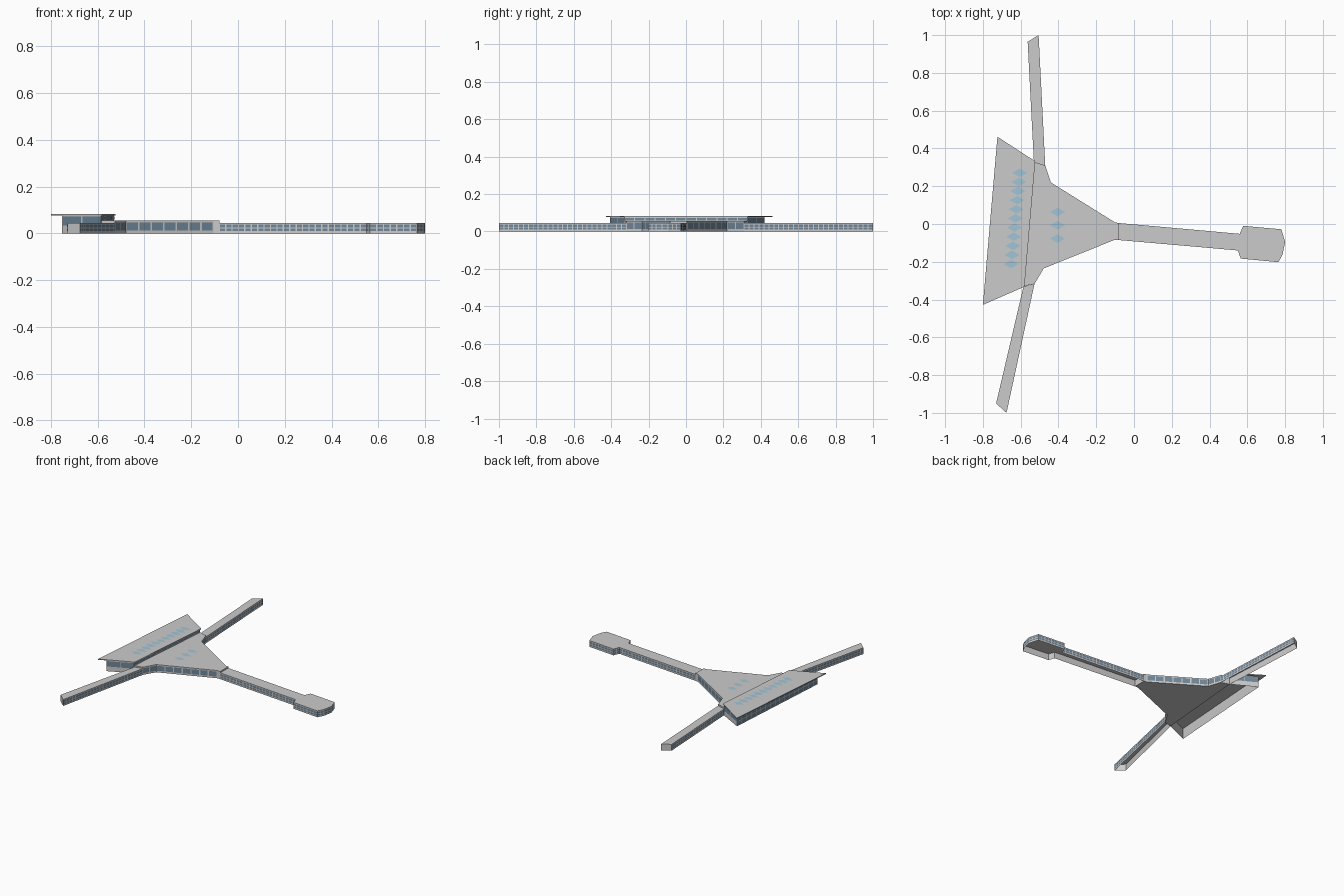
import bpy, bmesh, math
from mathutils import Vector

if "Cube" in bpy.data.objects:
    bpy.data.objects.remove(bpy.data.objects["Cube"])


def material(name, colour):
    m = bpy.data.materials.new(name)
    m.diffuse_color = (*colour, 1)
    m.use_nodes = True
    m.node_tree.nodes["Principled BSDF"].inputs["Base Color"].default_value = m.diffuse_color
    return m


GLASS = material("window_glass", (0.16, 0.24, 0.32))
SKY = material("skylight_glass", (0.36, 0.55, 0.67))


def finish(name, bm, mat=None):
    me = bpy.data.meshes.new(name)
    bm.to_mesh(me)
    bm.free()
    ob = bpy.data.objects.new(name, me)
    bpy.context.collection.objects.link(ob)
    if mat:
        me.materials.append(mat)
    return ob


def prism(name, outline, z0, z1, floor=True):
    """Upright walls and flat top over a counter-clockwise outline."""
    bm = bmesh.new()
    low = [bm.verts.new((x, y, z0)) for x, y in outline]
    top = [bm.verts.new((x, y, z1)) for x, y in outline]
    n = len(outline)
    for i in range(n):
        j = (i + 1) % n
        bm.faces.new((low[i], low[j], top[j], top[i]))
    bm.faces.new(top)
    if floor:
        bm.faces.new(low[::-1])
    return finish(name, bm)


def windows(name, outline, edges, rows, pitch, fill=0.8):
    """Rows of flat panes just outside the chosen outline edges."""
    bm = bmesh.new()
    for e in edges:
        a = Vector(outline[e])
        b = Vector(outline[(e + 1) % len(outline)])
        d = (b - a).normalized()
        off = Vector((d.y, -d.x)) * 0.0012
        length = (b - a).length
        count = max(1, round(length / pitch))
        step = length / count
        for k in range(count):
            p = a + d * step * (k + 0.5 - fill / 2) + off
            q = a + d * step * (k + 0.5 + fill / 2) + off
            for z0, z1 in rows:
                bm.faces.new([bm.verts.new(c) for c in (
                    (p.x, p.y, z0), (q.x, q.y, z0), (q.x, q.y, z1), (p.x, p.y, z1))])
    return finish(name, bm, GLASS)


def skylights(name, centres, z):
    """Diamond roof lights."""
    bm = bmesh.new()
    for x, y in centres:
        bm.faces.new([bm.verts.new((x + dx, y + dy, z)) for dx, dy in (
            (0.04, 0), (0, 0.023), (-0.04, 0), (0, -0.023))])
    return finish(name, bm, SKY)


# Three concourses, open underneath, with two rows of small windows
ARM_H = 0.045
ARM_ROWS = ((0.010, 0.021), (0.025, 0.038))
arms = {
    "north_concourse": ([(-0.47, 0.31), (-0.505, 1.0), (-0.563, 0.965), (-0.53, 0.328)], (0, 2)),
    "south_concourse": ([(-0.585, -0.33), (-0.73, -0.95), (-0.675, -1.0), (-0.527, -0.318)], (0, 2)),
    "east_concourse": ([(-0.08, -0.085), (0.55, -0.14), (0.565, -0.183), (0.765, -0.202),
                        (0.787, -0.16), (0.80, -0.095), (0.78, -0.028), (0.578, -0.01),
                        (0.56, -0.052), (-0.08, 0.005)], range(9)),
}
for name, (outline, edges) in arms.items():
    prism(name, outline, 0, ARM_H, floor=False)
    windows(name + "_windows", outline, edges, ARM_ROWS, 0.027)

# Central hall tapering to the east, with tall windows
hall = [(-0.583, -0.328), (-0.527, -0.318), (-0.478, -0.235), (-0.105, -0.085),
        (-0.08, -0.085), (-0.08, 0.005), (-0.10, 0.008), (-0.44, 0.22),
        (-0.47, 0.31), (-0.527, 0.328)]
prism("central_hall", hall, 0, 0.055)
windows("central_hall_windows", hall, (1, 2, 6, 7), ((0.012, 0.047),), 0.054, 0.86)
skylights("central_hall_skylights", [(-0.405, y) for y in (-0.077, -0.007, 0.063)], 0.0562)

# Entrance building along the west, open underneath
entrance = [(-0.752, -0.405), (-0.585, -0.33), (-0.53, 0.33), (-0.695, 0.42)]
prism("entrance_building", entrance, 0, 0.0765, floor=False)
windows("entrance_side_windows", entrance, (0, 2), ((0.034, 0.072),), 0.09, 0.94)
windows("entrance_front_windows", entrance, (3,), ((0.006, 0.03), (0.034, 0.072)), 0.05, 0.9)
windows("clerestory_windows", entrance, (1,), ((0.059, 0.073),), 0.055, 0.9)

# Overhanging flat roof with a row of diamond roof lights
roof = [(-0.80, -0.428), (-0.58, -0.332), (-0.523, 0.332), (-0.723, 0.462)]
prism("entrance_roof", roof, 0.0765, 0.082)
skylights("entrance_roof_skylights",
          [(-0.65 + 0.0045 * i, -0.212 + 0.0483 * i) for i in range(11)], 0.0832)
